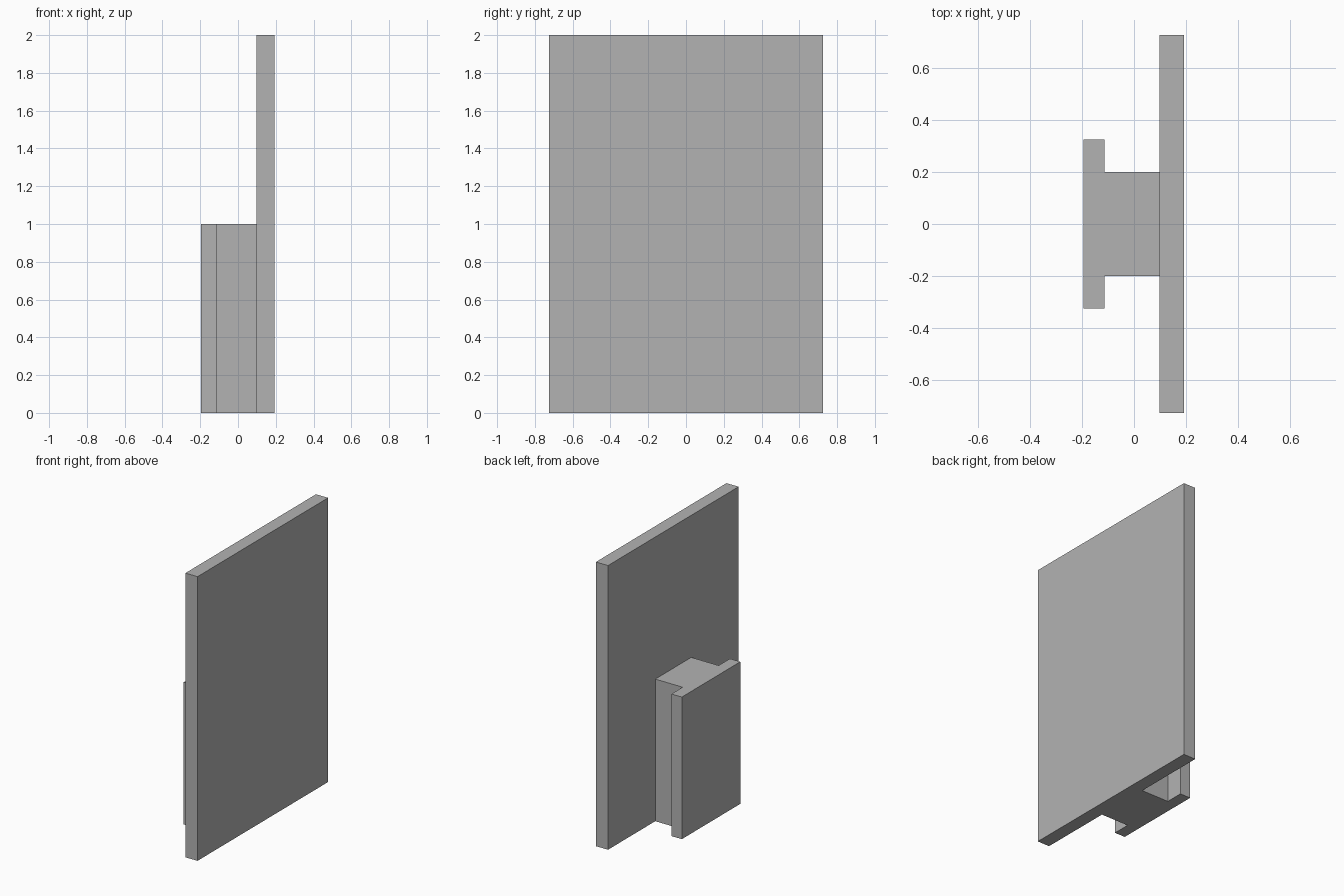
import bpy
import bmesh

cube = bpy.data.objects.get("Cube")
if cube:
    bpy.data.objects.remove(cube, do_unlink=True)

# Single plain grey colour
GREY = (0.45, 0.45, 0.45, 1.0)
grey = bpy.data.materials.new("plain_grey")
grey.use_nodes = True
grey.diffuse_color = GREY
grey.node_tree.nodes["Principled BSDF"].inputs["Base Color"].default_value = GREY


def extrude_profile(name, half_profile, height):
    """Mirror a half outline across y = 0 and extrude it up from the ground."""
    outline = half_profile + [(x, -y) for x, y in reversed(half_profile)]
    bm = bmesh.new()
    base = bm.faces.new([bm.verts.new((x, y, 0)) for x, y in outline])
    result = bmesh.ops.extrude_face_region(bm, geom=[base], use_keep_orig=True)
    top = [v for v in result["geom"] if isinstance(v, bmesh.types.BMVert)]
    bmesh.ops.translate(bm, verts=top, vec=(0, 0, height))
    bmesh.ops.recalc_face_normals(bm, faces=bm.faces)
    mesh = bpy.data.meshes.new(name)
    bm.to_mesh(mesh)
    bm.free()
    mesh.materials.append(grey)
    obj = bpy.data.objects.new(name, mesh)
    bpy.context.collection.objects.link(obj)
    return obj


BACK, FRONT = -0.195, 0.193   # overall extent along x
PANEL_INNER = 0.099           # inner face of the tall panel
FLANGE_INNER = -0.114         # inner face of the rail flange

# Tall flat panel
extrude_profile("panel", [(PANEL_INNER, 0.726), (FRONT, 0.726)], 2.0)

# Half-height T-shaped rail: web against the panel, wider flange outside
extrude_profile("t_rail", [(BACK, 0.325), (FLANGE_INNER, 0.325),
                           (FLANGE_INNER, 0.2), (PANEL_INNER, 0.2)], 1.0)
